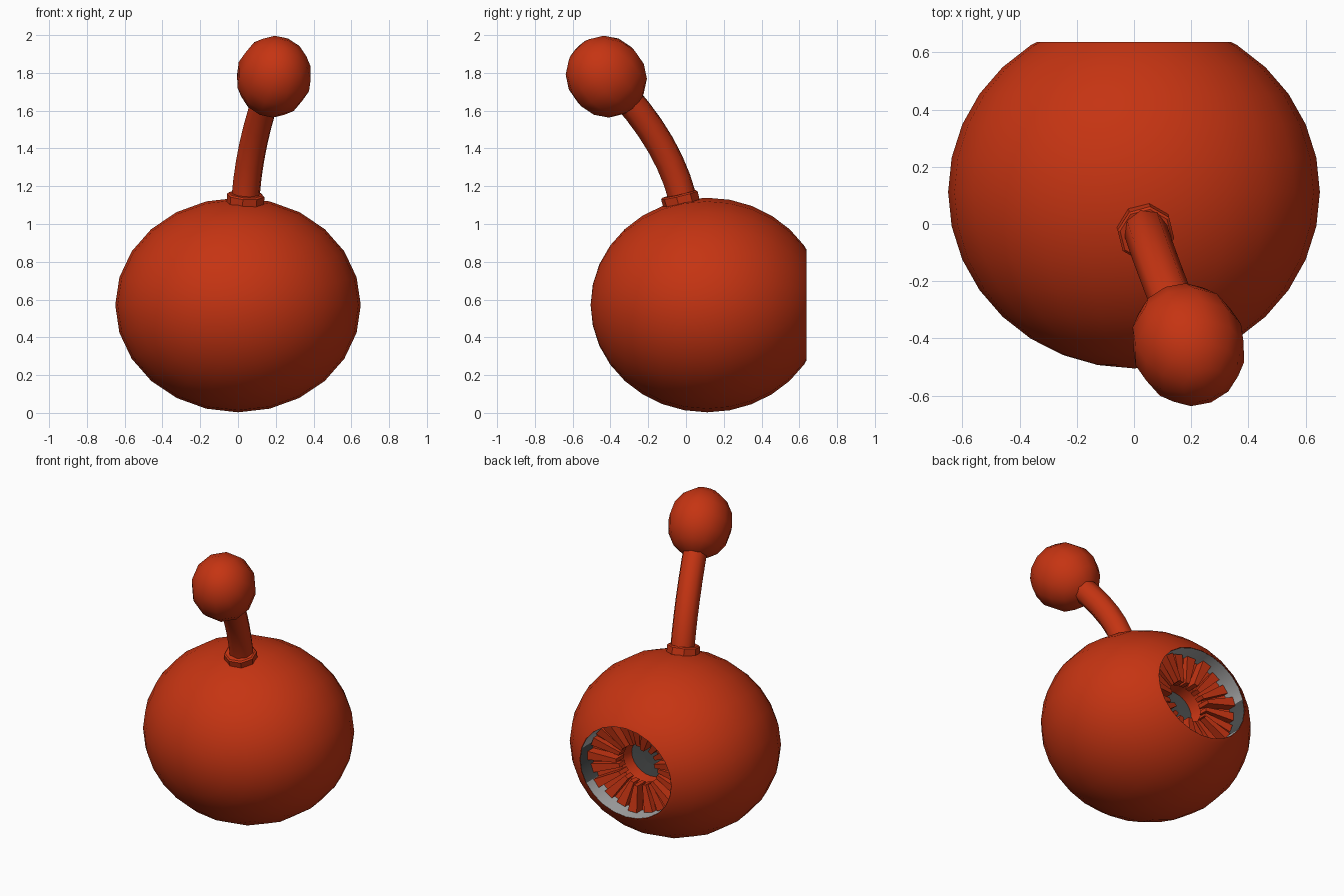
import bpy, bmesh, math
from mathutils import Vector, Matrix

if "Cube" in bpy.data.objects:
    bpy.data.objects.remove(bpy.data.objects["Cube"], do_unlink=True)


def material(name, rgb):
    m = bpy.data.materials.new(name)
    m.use_nodes = True
    m.diffuse_color = (*rgb, 1)
    m.node_tree.nodes["Principled BSDF"].inputs["Base Color"].default_value = (*rgb, 1)
    return m


RED = material("orange red", (0.56, 0.034, 0.006))
LIGHT = material("light grey", (0.42, 0.42, 0.42))
DARK = material("dark grey", (0.075, 0.08, 0.08))

CENTRE = Vector((0, 0.112, 0.571))
CUT_Y = 0.637            # plane of the rear opening
RIM, SQUASH = 0.336, 0.875   # opening radius and its height ratio
SIDES = 24


def finish(bm, name, mats, smooth=None):
    mesh = bpy.data.meshes.new(name)
    bm.to_mesh(mesh)
    bm.free()
    ob = bpy.data.objects.new(name, mesh)
    bpy.context.collection.objects.link(ob)
    for m in mats:
        mesh.materials.append(m)
    if smooth:
        shade(ob, smooth)
    return ob


def shade(ob, degrees):
    bpy.ops.object.select_all(action='DESELECT')
    bpy.context.view_layer.objects.active = ob
    ob.select_set(True)
    bpy.ops.object.shade_smooth_by_angle(angle=math.radians(degrees))


def polar(radius, angle, depth):
    """Point inside the rear opening."""
    return Vector((radius * math.cos(angle), CUT_Y - depth,
                   CENTRE.z + radius * SQUASH * math.sin(angle)))


def face_outward(bm):
    """Turn open surfaces toward the mouth of the opening."""
    eye = Vector((0, 1.5, CENTRE.z))
    bm.normal_update()
    for f in bm.faces:
        if f.normal.dot(eye - f.calc_center_median()) < 0:
            f.normal_flip()


def lathe(profile, closed_end=False):
    bm = bmesh.new()
    rings = [[bm.verts.new(polar(r, math.tau * i / SIDES, d)) for i in range(SIDES)]
             for r, d in profile]
    for a, b in zip(rings, rings[1:]):
        for i in range(SIDES):
            j = (i + 1) % SIDES
            bm.faces.new((a[i], a[j], b[j], b[i]))
    if closed_end:
        bm.faces.new(rings[-1])
    face_outward(bm)
    return bm


# Round body, poles front and back, sliced flat at the rear
bm = bmesh.new()
bmesh.ops.create_uvsphere(bm, u_segments=SIDES, v_segments=16, radius=1)
bm.transform(Matrix.Translation(CENTRE) @ Matrix.Diagonal((0.65, 0.617, 0.568, 1))
             @ Matrix.Rotation(math.pi / 2, 4, 'X'))
bmesh.ops.bisect_plane(bm, geom=bm.verts[:] + bm.edges[:] + bm.faces[:],
                       plane_co=(0, CUT_Y, 0), plane_no=(0, 1, 0), clear_outer=True)
finish(bm, "body", [RED], 40)

# Grey wall of the opening, dark on its two sides
bm = lathe([(RIM, 0), (RIM, 0.16)])
for f in bm.faces:
    height = f.calc_center_median().z - CENTRE.z
    f.material_index = 1 if -0.14 < height < 0.05 else 0
finish(bm, "opening_wall", [LIGHT, DARK], 30)

# Recessed collar with an inner tube, and the dark plate behind it
finish(lathe([(RIM, 0.13), (0.16, 0.17), (0.14, 0.27)]), "inner_collar", [RED], 30)
finish(lathe([(0.15, 0.265), (0.05, 0.27)], True), "inner_plate", [DARK])

# Radial teeth of uneven height around the collar
bm = bmesh.new()
TEETH = 20
for i in range(TEETH):
    mid = math.tau * i / TEETH
    half = math.pi / TEETH * 0.62
    lift = 0.025 * (i % 3 == 0)
    ends = []
    for radius, front in ((RIM - 0.005, 0.095), (0.145, 0.13)):
        ends.append([bm.verts.new(polar(radius, mid + s * half, d))
                     for s, d in ((-1, front - lift), (1, front - lift),
                                  (1, 0.19), (-1, 0.19))])
    a, b = ends
    bm.faces.new(a)
    bm.faces.new(b)
    for k in range(4):
        n = (k + 1) % 4
        bm.faces.new((a[k], a[n], b[n], b[k]))
bmesh.ops.recalc_face_normals(bm, faces=bm.faces[:])
finish(bm, "collar_teeth", [RED])

# Curved stem
START, BEND, TIP = (Vector(p) for p in
                    ((0.035, 0.0, 1.05), (0.048, -0.06, 1.425), (0.19, -0.42, 1.78)))
curve = bpy.data.curves.new("stem", 'CURVE')
curve.dimensions = '3D'
curve.bevel_depth = 0.077
curve.bevel_resolution = 2
spline = curve.splines.new('POLY')
STEPS = 9
spline.points.add(STEPS - 1)
for i, p in enumerate(spline.points):
    t = i / (STEPS - 1)
    p.co = (*(START * (1 - t) ** 2 + BEND * 2 * t * (1 - t) + TIP * t * t), 1)
curve.materials.append(RED)
stem = bpy.data.objects.new("stem", curve)
bpy.context.collection.objects.link(stem)
bpy.ops.object.select_all(action='DESELECT')
bpy.context.view_layer.objects.active = stem
stem.select_set(True)
bpy.ops.object.convert(target='MESH')
shade(bpy.context.view_layer.objects.active, 50)


def aimed(position, direction):
    return Matrix.Translation(position) @ Vector(direction).to_track_quat('Z', 'Y').to_matrix().to_4x4()


# Socket ring at the foot of the stem
bm = bmesh.new()
bmesh.ops.create_cone(bm, cap_ends=True, segments=8, radius1=0.1, radius2=0.1, depth=0.06)
bm.transform(aimed((0.04, -0.03, 1.13), (0.06, -0.24, 1)) @ Matrix.Rotation(math.pi / 8, 4, 'Z'))
bmesh.ops.bevel(bm, geom=[e for e in bm.edges if len({f for f in e.link_faces if len(f.verts) == 8}) == 1],
                offset=0.008, segments=1, affect='EDGES')
finish(bm, "stem_socket", [RED], 30)

# Ball at the tip
bm = bmesh.new()
bmesh.ops.create_uvsphere(bm, u_segments=12, v_segments=8, radius=1)
bm.transform(aimed(TIP + Vector((0, -0.002, 0)), TIP - BEND)
             @ Matrix.Diagonal((0.198, 0.212, 0.222, 1)))
finish(bm, "tip_ball", [RED], 60)
